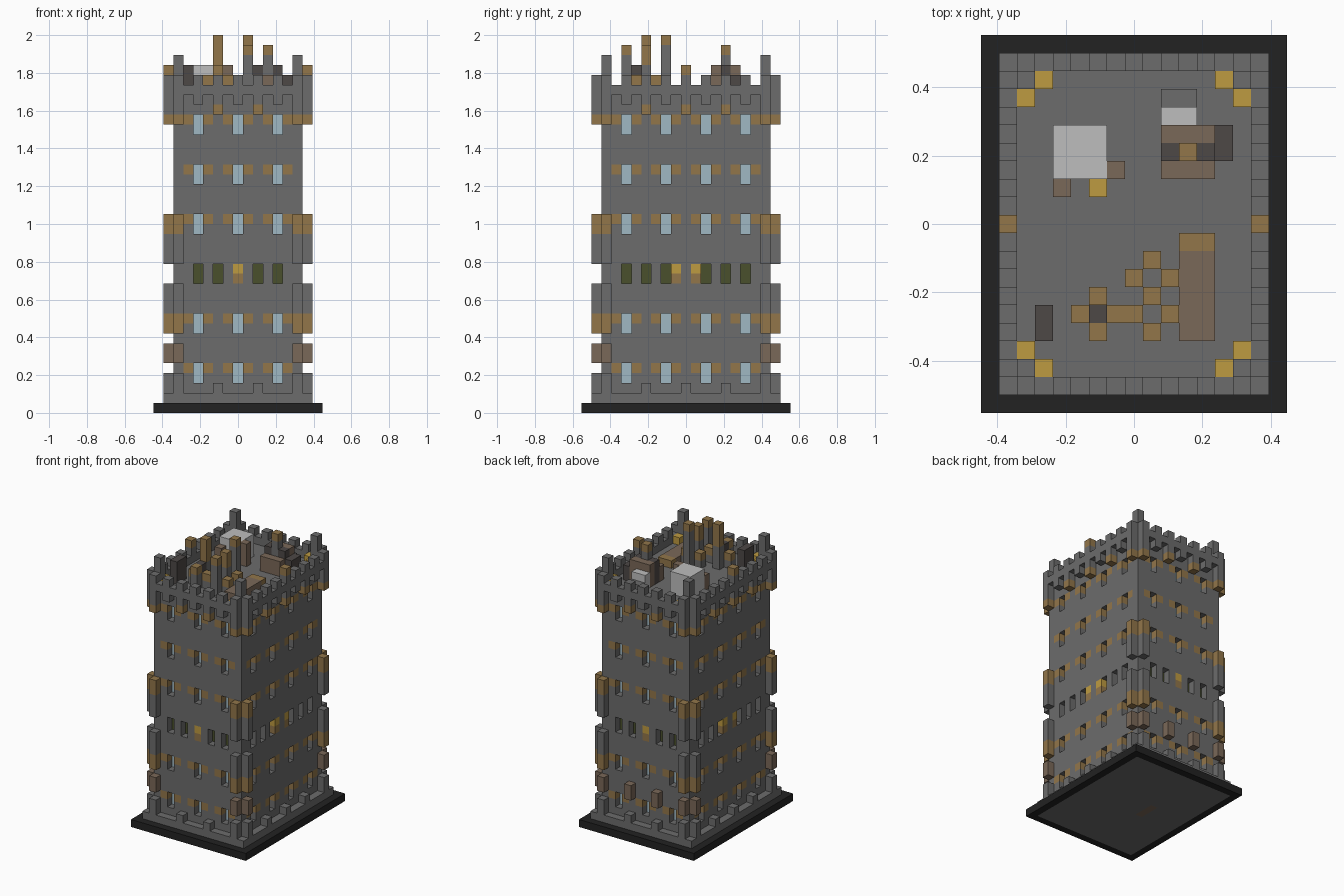
import bpy
import bmesh
from mathutils import Vector

old = bpy.data.objects.get("Cube")
if old:
    bpy.data.objects.remove(old, do_unlink=True)

# The tower is laid out in unit blocks, then scaled
U = 2 / 38
NX, NY = 17, 21
PALETTE = {
    "stone grey": (108, 108, 108), "base black": (34, 34, 34),
    "ochre trim": (146, 118, 74), "brown brick": (122, 104, 88),
    "lamp yellow": (190, 155, 65), "pane blue": (160, 185, 195),
    "moss green": (74, 80, 44), "pale metal": (190, 190, 190),
    "dark metal": (77, 72, 70),
}


def linear(c):
    c /= 255
    return c / 12.92 if c <= 0.04045 else ((c + 0.055) / 1.055) ** 2.4


materials = {}
for label, rgb in PALETTE.items():
    mat = bpy.data.materials.new(label)
    mat.use_nodes = True
    col = (*[linear(c) for c in rgb], 1)
    mat.diffuse_color = col
    mat.node_tree.nodes["Principled BSDF"].inputs["Base Color"].default_value = col
    materials[label] = mat
NAMES = list(PALETTE)
STONE, BLACK, OCHRE, BROWN, YELLOW, BLUE, GREEN, PALE, DARK = NAMES

grid = {}


def box(part, colour, x, y, z):
    """Fill inclusive block ranges; a single number means one block."""
    spans = [(r, r) if isinstance(r, int) else r for r in (x, y, z)]
    for i in range(spans[0][0], spans[0][1] + 1):
        for j in range(spans[1][0], spans[1][1] + 1):
            for k in range(spans[2][0], spans[2][1] + 1):
                grid[i, j, k] = (part, colour)


def cell(side, u, depth):
    """Block on a wall: depth 0 is the wall face, -1 stands proud of it."""
    return {"front": (u, 2 + depth), "back": (u, 18 - depth),
            "left": (14 - depth, u), "right": (2 + depth, u)}[side]


SIDES = {"front": 14, "back": 14, "left": 18, "right": 18}

# Base slab and tower body
box("base", BLACK, (0, NX - 1), (0, NY - 1), 0)
box("base", STONE, (1, 15), (1, 19), 0)
box("base", BROWN, 6, (9, 11), 0)
box("tower_body", STONE, (2, 14), (2, 18), (1, 31))

for side, last in SIDES.items():
    middle = (last + 2) // 2

    # Recessed windows with trim beside their heads
    for z in (3, 8, 18, 23, 28):
        for u in range(4, last, 4):
            for layer in (z, z + 1):
                grid.pop((*cell(side, u, 0), layer))
                box("window_panes", BLUE, *cell(side, u, 1), layer)
            for n in (u - 1, u + 1):
                box("window_trim", OCHRE, *cell(side, n, 0), z + 1)

    # Middle storey: narrow slots and glowing lamps
    lamps = (middle,) if last == 14 else (middle - 1, middle + 1)
    for u in range(4, last, 2):
        if u != middle:
            for layer in (13, 14):
                grid.pop((*cell(side, u, 0), layer))
                box("slot_windows", GREEN, *cell(side, u, 1), layer)
    for u in lamps:
        box("wall_lamps", YELLOW, *cell(side, u, 0), 14)
        box("wall_lamps", OCHRE, *cell(side, u, 0), 13)

    # Footing, parapet, corbels and merlons
    for u in range(3, last):
        box("footing", STONE, *cell(side, u, -1), (1, 2 if u % 4 == 2 else 1))
        box("parapet", STONE, *cell(side, u, -1), 32)
        if u % 2 == 0:
            box("corbels", STONE, *cell(side, u, -1), 31)
            box("merlons", STONE, *cell(side, u, -1), 33)
        if u % 4 == 2:
            box("corbels", OCHRE, *cell(side, u, -1), 30)

    # Corner pilasters, one on each side of every corner
    for u in (2, last):
        for colour, z in ((STONE, (1, 3)), (BROWN, (5, 6)), (OCHRE, (8, 9)),
                          (STONE, (10, 12)), (STONE, (15, 17)),
                          (OCHRE, (18, 19)), (OCHRE, 29), (STONE, (30, 33))):
            box("corner_pilasters", colour, *cell(side, u, -1), z)

# Centre finials on the long sides, brackets on the back
for x in (1, 15):
    box("parapet_finials", OCHRE, x, 10, 34)
for x in (6, 10):
    box("back_brackets", BROWN, x, 19, (5, 6))

# Corner posts, roof lamps and footing corners
for x, dx in ((2, 1), (14, -1)):
    for y, dy in ((2, 1), (18, -1)):
        box("corner_posts", STONE, x, y, (32, 35))
        box("roof_lamps", YELLOW, x + dx, y, 32)
        box("roof_lamps", YELLOW, x, y + dy, 32)
        box("footing", STONE, x - dx, y - dy, 1)

# Roof chimneys: stone shafts with ochre caps
for x, y, top, cap in ((6, 6, 37, 3), (6, 4, 34, 1), (5, 5, 33, 1), (7, 5, 33, 1),
                       (9, 8, 37, 1), (9, 6, 36, 2), (9, 4, 36, 1), (8, 7, 33, 1),
                       (10, 7, 33, 1), (8, 5, 33, 1), (10, 5, 33, 1)):
    box("chimneys", STONE, x, y, (32, top))
    box("chimneys", OCHRE, x, y, (top - cap + 1, top))
box("chimney_core", DARK, 6, 5, (32, 34))
box("roof_vent", DARK, 3, (4, 5), (32, 34))

# Low brick shed
box("roof_shed", BROWN, (11, 12), (4, 8), 32)
box("roof_shed", OCHRE, (11, 12), 9, 32)

# Pale water tank with small fittings
box("roof_tank", PALE, (4, 6), (13, 15), (32, 34))
box("tank_fittings", BROWN, 7, 13, (32, 34))
box("tank_fittings", BROWN, 4, 12, (32, 33))
box("tank_fittings", YELLOW, 6, 12, 32)

# Machinery block with a mast
box("machine_house", BROWN, (10, 12), 13, (32, 33))
box("machine_house", BROWN, (10, 12), 15, (32, 34))
box("machine_house", DARK, (10, 12), 14, (32, 34))
box("machine_house", DARK, 13, (14, 15), (32, 33))
box("machine_house", PALE, (10, 11), 16, (32, 33))
box("machine_house", STONE, (10, 11), 17, 32)
box("roof_mast", STONE, 11, 14, (32, 35))
box("roof_mast", OCHRE, 11, 14, 36)

# Turn each part's exposed block faces into a mesh
parts = {}
for pos, (part, colour) in grid.items():
    parts.setdefault(part, []).append((pos, colour))

for part, blocks in parts.items():
    bm = bmesh.new()
    for pos, colour in blocks:
        for axis in range(3):
            for sign in (-1, 1):
                step = Vector([sign * (a == axis) for a in range(3)])
                if tuple(int(p + s) for p, s in zip(pos, step)) in grid:
                    continue
                s = Vector([float(a == (axis + 1) % 3) for a in range(3)]) / 2
                t = step.cross(s)
                mid = Vector(pos) + Vector((0.5, 0.5, 0.5)) + step / 2
                corners = (mid - s - t, mid + s - t, mid + s + t, mid - s + t)
                face = bm.faces.new([bm.verts.new(
                    ((c.x - NX / 2) * U, (c.y - NY / 2) * U, c.z * U)) for c in corners])
                face.material_index = NAMES.index(colour)
    bmesh.ops.remove_doubles(bm, verts=bm.verts, dist=U / 50)
    mesh = bpy.data.meshes.new(part)
    bm.to_mesh(mesh)
    bm.free()
    for label in NAMES:
        mesh.materials.append(materials[label])
    bpy.context.collection.objects.link(bpy.data.objects.new(part, mesh))
